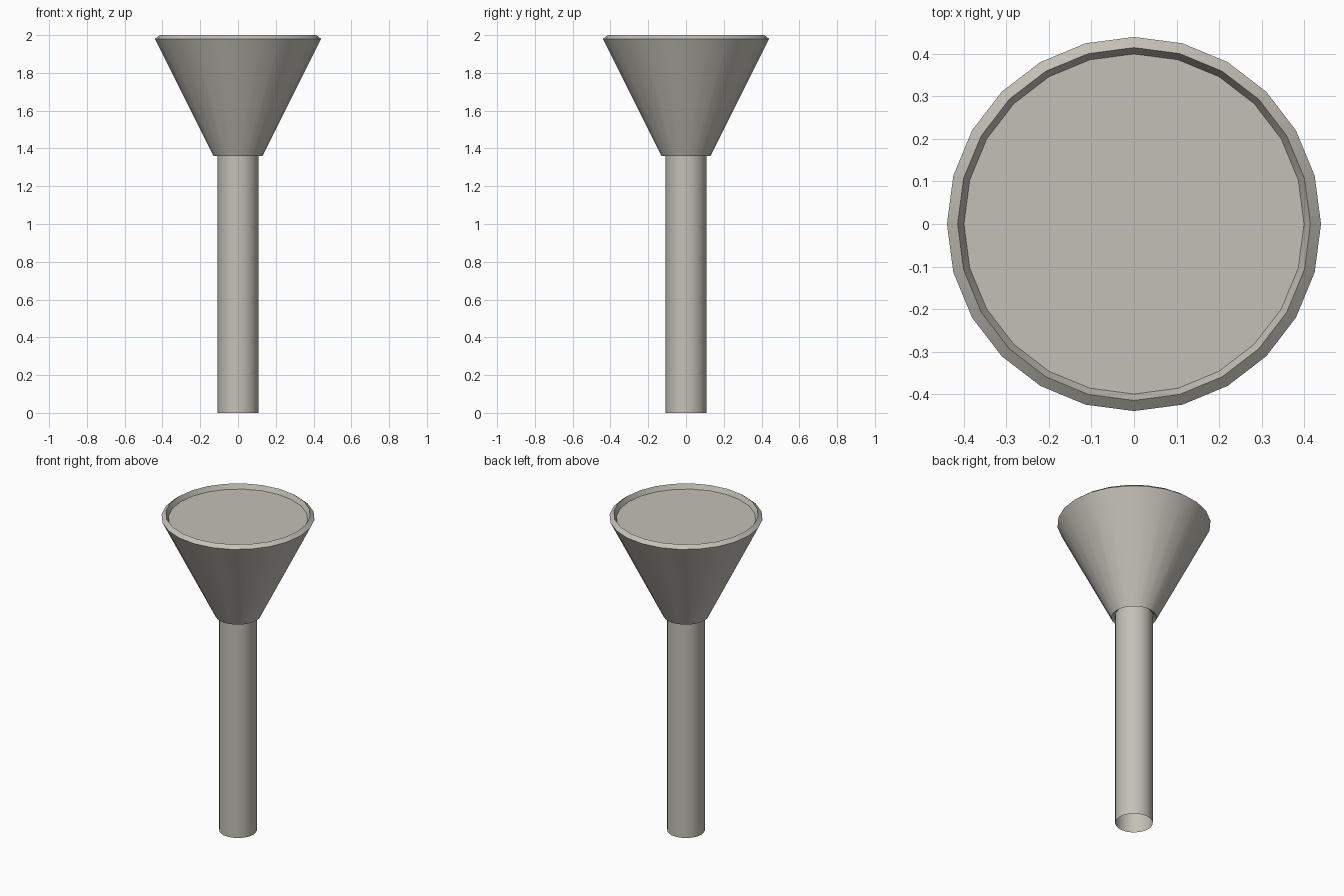
import bpy, bmesh, math

if "Cube" in bpy.data.objects:
    bpy.data.objects.remove(bpy.data.objects["Cube"])

SIDES = 24
grey = bpy.data.materials.new("warm grey")
grey.diffuse_color = (0.55, 0.53, 0.475, 1)
grey.use_nodes = True
grey.node_tree.nodes["Principled BSDF"].inputs["Base Color"].default_value = grey.diffuse_color


def lathe(name, profile, closed=False, fill=False):
    """Spin (radius, z) points around z; fill makes only a disc from one ring."""
    bm = bmesh.new()
    rings = []
    for r, z in profile:
        rings.append([bm.verts.new((r * math.cos(2 * math.pi * i / SIDES),
                                    r * math.sin(2 * math.pi * i / SIDES), z))
                      for i in range(SIDES)])
    pairs = list(zip(rings, rings[1:]))
    if closed:
        pairs.append((rings[-1], rings[0]))
    for a, b in pairs:
        for i in range(SIDES):
            j = (i + 1) % SIDES
            bm.faces.new((a[i], a[j], b[j], b[i]))
    if fill:
        bm.faces.new(rings[-1])
    me = bpy.data.meshes.new(name)
    bm.to_mesh(me)
    bm.free()
    me.materials.append(grey)
    ob = bpy.data.objects.new(name, me)
    bpy.context.collection.objects.link(ob)
    bpy.ops.object.select_all(action='DESELECT')
    ob.select_set(True)
    bpy.context.view_layer.objects.active = ob
    bpy.ops.object.shade_smooth_by_angle(angle=math.radians(30))
    return ob


# Open tubular post
lathe("post", [(0.108, 0), (0.108, 1.40)])

# Flared shade: a thin conical shell with slanted rims
lathe("shade", [(0.13, 1.36), (0.44, 1.98), (0.415, 2.0), (0.107, 1.378)], closed=True)

# Flat panel recessed just below the rim
lathe("top_panel", [(0.40, 1.971)], fill=True)
